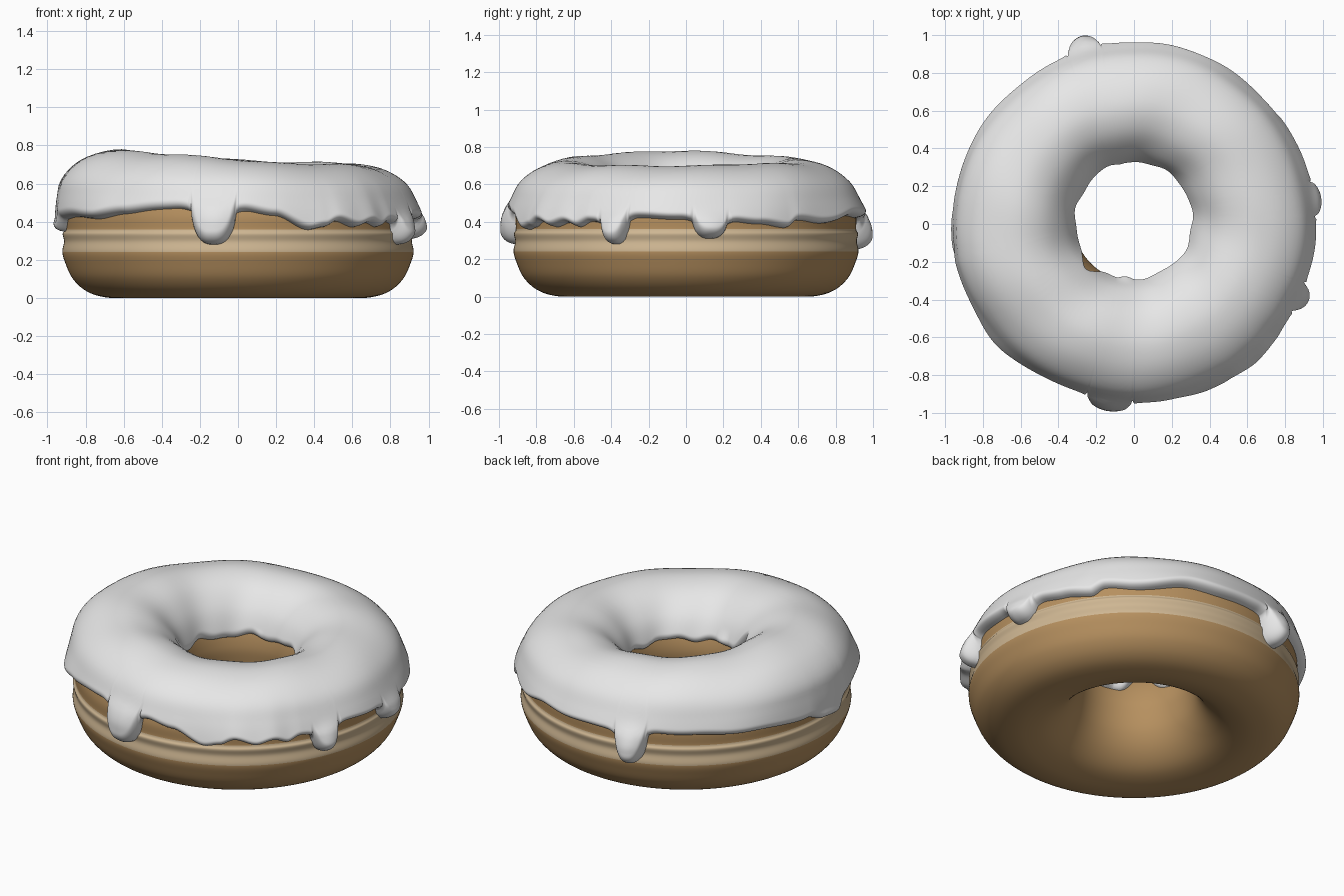
import bpy, math
from mathutils import Vector

if "Cube" in bpy.data.objects:
    bpy.data.objects.remove(bpy.data.objects["Cube"])

def material(name, c):
    m = bpy.data.materials.new(name)
    m.diffuse_color = (*c, 1)
    m.use_nodes = True
    m.node_tree.nodes["Principled BSDF"].inputs["Base Color"].default_value = m.diffuse_color
    return m

dough_mat = material("baked dough", (0.47, 0.28, 0.115))
band_mat = material("pale dough band", (0.62, 0.47, 0.29))
icing_mat = material("white icing", (0.80, 0.80, 0.80))

# Ring cross-section (radius, height): lower outside, band, top and hole
LOWER = [(.62, 0), (.73, .01), (.81, .045), (.87, .105), (.905, .18), (.922, .24)]
BAND = [(.913, .295), (.92, .335), (.91, .36)]
UPPER = [(.91, .43), (.89, .51), (.855, .59), (.785, .65), (.70, .685), (.60, .695),
         (.49, .66), (.40, .58), (.35, .49), (.325, .40), (.325, .32), (.35, .20),
         (.41, .10), (.50, .03)]
SUB = 8

def smooth_loop(pts):
    out, n = [], len(pts)
    for i in range(n):
        a, b, c, d = (Vector(pts[(i + k) % n]) for k in (-1, 0, 1, 2))
        for j in range(SUB):
            t = j / SUB
            out.append(.5 * (2*b + (c - a)*t + (2*a - 5*b + 4*c - d)*t*t
                             + (3*b - a - 3*c + d)*t**3))
    return out

CURVE = smooth_loop(LOWER + BAND + UPPER)

def gap(deg, centre):
    return (deg - centre + 180) % 360 - 180

def hump(deg, centre, width):
    return math.exp(-(gap(deg, centre) / width)**2)

def place(r, z, a):
    # the ring is taller and fuller on the left, and the hole sits slightly back
    top = .73 - .037 * math.cos(a) + .008 * math.sin(2*a + 1)
    full = min(1, max(0, (r - .6) / .2)) * min(1, max(0, (z - .42) / .15))
    r += .035 * full * hump(math.degrees(a), 180, 35)
    if z > .4:
        z = .4 + (z - .4) * (top - .4) / .33
    shift = .02 * min(1, max(0, (.6 - r) / .3))
    return (r * math.cos(a), r * math.sin(a) + shift, z)

def make(name, verts, faces, mats):
    me = bpy.data.meshes.new(name)
    me.from_pydata(verts, [], faces)
    for m in mats:
        me.materials.append(m)
    me.polygons.foreach_set("use_smooth", [True] * len(me.polygons))
    ob = bpy.data.objects.new(name, me)
    bpy.context.collection.objects.link(ob)
    return ob

# Dough ring with a pale band around the outside
N, M = 160, len(CURVE)
verts = [place(p.x, p.y, 2*math.pi*i/N) for i in range(N) for p in CURVE]
faces = [(i*M + j, (i+1) % N*M + j, (i+1) % N*M + (j+1) % M, i*M + (j+1) % M)
         for i in range(N) for j in range(M)]
dough = make("dough_ring", verts, faces, [dough_mat, band_mat])
for f in dough.data.polygons:
    if math.hypot(f.center.x, f.center.y) > .7 and .24 < f.center.z < .36:
        f.material_index = 1

# Icing edge height by angle (degrees), and drips (angle, half width, bottom, bulge)
EDGE = [(0, .415), (15, .405), (25, .385), (35, .37), (40, .41), (50, .39), (70, .43),
        (90, .42), (120, .43), (140, .42), (160, .41), (171, .40), (179, .36),
        (187, .35), (193, .41), (205, .425), (217, .41), (230, .44), (251, .47),
        (270, .465), (282, .43), (294, .36), (299, .37), (304, .40), (311, .375),
        (317, .395), (322, .37), (327, .40), (345, .42), (360, .415)]
DRIPS = [(262, 7.4, .28, .032), (336, 4.8, .28, .035), (8, 5.8, .31, .028),
         (106, 5.6, .25, .05)]

def base_edge(deg):
    deg %= 360
    for (a, za), (b, zb) in zip(EDGE, EDGE[1:]):
        if a <= deg <= b:
            t = (deg - a) / (b - a)
            return za + (zb - za) * t*t*(3 - 2*t)

def outer_edge(deg):
    z = base_edge(deg) + .003 * math.sin(math.radians(deg * 17))
    low = z
    for a, w, bottom, _ in DRIPS:
        d = abs(gap(deg, a)) / w
        low = min(low, z - .03 * math.exp(-(d / 1.15)**4))
        if d < 1:
            low = min(low, z - (z - bottom) * (1 - d**2.6)**.5)
    return low

def inner_edge(deg):
    a = math.radians(deg)
    return (.445 + .010 * math.sin(7*a) + .005 * math.sin(13*a + 1)
            + .09 * hump(deg, 226, 13))

# Plain cross-section (no band grooves) that the icing follows, with arc lengths and normals
path = smooth_loop(LOWER + [(.916, .335)] + UPPER)[3*SUB:17*SUB]
arc = [0]
for p, q in zip(path, path[1:]):
    arc.append(arc[-1] + (q - p).length)

def arc_at_height(z, inner):
    seq = range(len(path) - 1)
    for k in (reversed(seq) if inner else seq):
        p, q = path[k], path[k+1]
        if (p.y - z) * (q.y - z) <= 0 and p.y != q.y:
            return arc[k] + (arc[k+1] - arc[k]) * (z - p.y) / (q.y - p.y)

def at(s):
    k = 0
    while k < len(arc) - 2 and arc[k+1] < s:
        k += 1
    t = (s - arc[k]) / (arc[k+1] - arc[k])
    def nrm(i):
        d = path[min(i + 5, len(path) - 1)] - path[max(i - 5, 0)]
        return Vector((d.y, -d.x)).normalized()
    return path[k].lerp(path[k+1], t), nrm(k).lerp(nrm(k+1), t).normalized()

# Icing: a rounded-edge coat over the dough, swelling at the drips
C, R = 720, 60
verts = []
for i in range(C):
    deg = 360 * i / C
    a = math.radians(deg)
    ze = outer_edge(deg)
    slope = abs(outer_edge(deg + .4) - outer_edge(deg - .4)) / (.93 * math.radians(.8))
    lean = math.sqrt(1 + min(slope, 3)**2)
    s0, s1 = arc_at_height(ze, False), arc_at_height(inner_edge(deg), True)
    sb = arc_at_height(base_edge(deg), False)
    extra = (.022 * hump(deg, 88, 28) + .012 * hump(deg, 0, 30) + .012 * hump(deg, 180, 20)
             + .020 * hump(deg, 220, 9) + .025 * hump(deg, 314, 14))
    for j in range(R):
        u = j / (R - 1)
        u = .5 * u + .5 * (.5 - .5 * math.cos(math.pi * u))
        u = u - .11 * math.sin(2 * math.pi * u)
        s = s0 + (s1 - s0) * u
        p, n = at(s)
        above = max(0, s - sb)
        t = .036 + .016 * math.exp(-above / .07)
        t += extra * max(0, 1 - above / .25)**2
        t += .003 * math.sin(5*a + 6*s) + .003 * math.sin(9*a - 8*s)
        radius = .035
        for da, w, _, bulge in DRIPS:
            x = gap(deg, da) / w
            if abs(x) < 1.2:
                h = min(1, max(0, (base_edge(deg) + .07 - p.y) / .15))
                h = h*h*(3 - 2*h) * (1 - (x / 1.2)**2)**1.5
                t += bulge * h
                radius += .03 * h
        e_out = min(1, (s - s0) / lean / radius)
        e_in = min(1, (s1 - s) / .035)
        e = min(e_out, e_in)
        q = p + n * (t * math.sqrt(max(0, 1 - (1 - e)**2)) - .004 * (1 - e))
        verts.append(place(q.x, q.y, a))
faces = [(i*R + j, (i+1) % C*R + j, (i+1) % C*R + j + 1, i*R + j + 1)
         for i in range(C) for j in range(R - 1)]
make("icing", verts, faces, [icing_mat])
